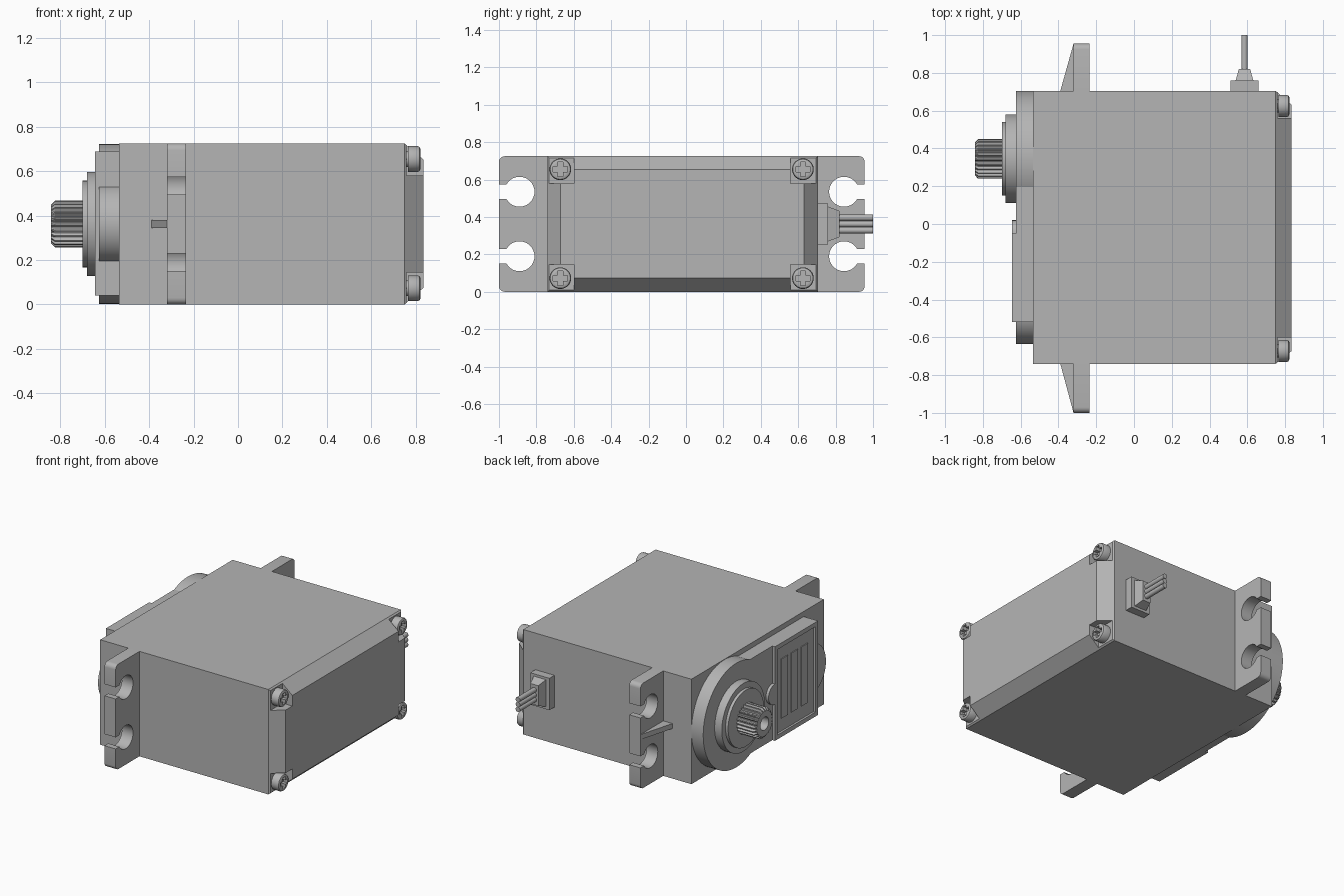
import bpy, bmesh
from math import sin, cos, pi, radians
from mathutils import Vector

if "Cube" in bpy.data.objects:
    bpy.data.objects.remove(bpy.data.objects["Cube"])

grey = bpy.data.materials.new("grey plastic")
grey.use_nodes = True
COLOUR = (0.46, 0.46, 0.46, 1)
grey.diffuse_color = COLOUR
grey.node_tree.nodes["Principled BSDF"].inputs["Base Color"].default_value = COLOUR

MID = 0.3625      # middle height of the case
SHAFT_Y = 0.345   # output shaft position


def loft(name, rings, smooth=False):
    """Skin a list of equal rings of points and cap both ends."""
    bm = bmesh.new()
    loops = [[bm.verts.new(p) for p in ring] for ring in rings]
    n = len(loops[0])
    for a, b in zip(loops, loops[1:]):
        for i in range(n):
            bm.faces.new((a[i], a[(i + 1) % n], b[(i + 1) % n], b[i]))
    bm.faces.new(loops[0][::-1])
    bm.faces.new(loops[-1])
    bmesh.ops.recalc_face_normals(bm, faces=bm.faces)
    mesh = bpy.data.meshes.new(name)
    bm.to_mesh(mesh)
    bm.free()
    mesh.materials.append(grey)
    obj = bpy.data.objects.new(name, mesh)
    bpy.context.collection.objects.link(obj)
    if smooth:
        select(obj)
        bpy.ops.object.shade_smooth_by_angle(angle=radians(35))
    return obj


def select(obj):
    bpy.ops.object.select_all(action='DESELECT')
    obj.select_set(True)
    bpy.context.view_layer.objects.active = obj


def rect(x, y0, y1, z0, z1):
    return [(x, y0, z0), (x, y1, z0), (x, y1, z1), (x, y0, z1)]


def box(name, x0, x1, y0, y1, z0, z1):
    return loft(name, [rect(x0, y0, y1, z0, z1), rect(x1, y0, y1, z0, z1)])


def circle(x, y, z, r, n=48):
    return [(x, y + r * cos(2 * pi * i / n), z + r * sin(2 * pi * i / n)) for i in range(n)]


def lathe(name, y, z, steps, n=48):
    """Round part along x; steps are (x, radius)."""
    return loft(name, [circle(x, y, z, r, n) for x, r in steps], True)


def arc(cx, cy, r, a0, a1, n):
    return [(cx + r * cos(radians(a0 + (a1 - a0) * i / n)),
             cy + r * sin(radians(a0 + (a1 - a0) * i / n))) for i in range(n + 1)]


def prism(name, profile, x0, x1, smooth=False):
    return loft(name, [[(x, y, z) for y, z in profile] for x in (x0, x1)], smooth)


def cut(obj, cutter):
    select(obj)
    mod = obj.modifiers.new("cut", 'BOOLEAN')
    mod.operation, mod.object, mod.solver = 'DIFFERENCE', cutter, 'EXACT'
    bpy.ops.object.modifier_apply(modifier=mod.name)
    bpy.data.objects.remove(cutter)


# Main case
Y0, Y1, H = -0.74, 0.705, 0.725
box("case", -0.535, 0.75, Y0, Y1, 0, H)

# Chamfered end cover with a pocket at each corner
cover = loft("end_cover", [rect(0.75, Y0, Y1, 0, H),
                           rect(0.835, Y0 + 0.068, Y1 - 0.075, 0.075, H - 0.072)])
for y0, y1 in ((Y0 - 0.1, -0.6), (0.56, Y1 + 0.1)):
    for z0, z1 in ((-0.1, 0.145), (0.58, H + 0.1)):
        cut(cover, box("pocket_cutter", 0.76, 0.95, y0, y1, z0, z1))

# Cross-head screws in the pockets
SCREWS = [(y, z) for y in (-0.672, 0.625) for z in (0.073, 0.655)]
for y, z in SCREWS:
    head = lathe("cover_screw", y, z, [(0.75, 0.035), (0.765, 0.035), (0.765, 0.058),
                                       (0.81, 0.058), (0.818, 0.054), (0.822, 0.046)], 32)
    a, b = 0.014, 0.038
    cross = [(a, a), (a, b), (-a, b), (-a, a), (-b, a), (-b, -a),
             (-a, -a), (-a, -b), (a, -b), (a, -a), (b, -a), (b, a)]
    cut(head, prism("cross_cutter", [(y + u, z + v) for u, v in cross], 0.79, 0.9))

# Mounting ears with keyhole slots, and a stiffening rib on each
for side, base, tip in (("left", Y1, 0.955), ("right", Y0, -1.0)):
    s = 1 if tip > 0 else -1
    t = abs(tip)
    prof = [(abs(base) - 0.02, 0)] + arc(t - 0.03, 0.03, 0.03, -90, 0, 5)
    for zc in (0.19, 0.535):
        prof += [(t, zc - 0.04)] + arc(t - 0.11, zc, 0.08, -30, -330, 28) + [(t, zc + 0.04)]
    prof += arc(t - 0.03, H - 0.03, 0.03, 0, 90, 5) + [(abs(base) - 0.02, H)]
    prism("mounting_ear_" + side, [(s * u, z) for u, z in prof], -0.32, -0.235, True)
    loft("ear_rib_" + side, [[(-0.39, base, z), (-0.32, tip, z), (-0.31, base, z)]
                             for z in (0.345, 0.38)])

# Gear housing on the output end
lathe("gear_housing", SHAFT_Y, MID, [(-0.53, 0.36), (-0.625, 0.36)], 72)
lathe("idler_housing", -0.455, MID, [(-0.53, 0.18), (-0.625, 0.18)])
box("housing_plate", -0.625, -0.53, -0.52, SHAFT_Y, 0.04, 0.69)

# Raised label frame with a half-round bump beside it
FY0, FY1, FZ0, FZ1 = -0.52, -0.05, 0.04, 0.69


def frame_ring(x, d):
    return rect(x, FY0 + d, FY1 - d, FZ0 + d, FZ1 - d)


loft("label_frame", [frame_ring(-0.62, 0), frame_ring(-0.645, 0),
                     frame_ring(-0.645, 0.03), frame_ring(-0.63, 0.03)])
prism("pin_bump", arc(FY1, MID, 0.07, -90, 90, 16), -0.62, -0.645, True)
for i in range(3):
    y = -0.17 - 0.11 * i
    box("label_bar", -0.636, -0.628, y - 0.035, y + 0.035, 0.16, 0.57)

# Stepped bearing boss and output shaft
lathe("bearing_boss", SHAFT_Y, MID, [(-0.62, 0.235), (-0.68, 0.235)], 64)
lathe("bearing_ring", SHAFT_Y, MID, [(-0.67, 0.195), (-0.70, 0.195)], 64)


def spline_ring(x, outer, root):
    """Toothed ring with flat-topped teeth."""
    pts = []
    for i in range(96):
        r = outer if i % 4 < 2 else root
        ang = 2 * pi * i / 96
        pts.append((x, SHAFT_Y + r * cos(ang), MID + r * sin(ang)))
    return pts


loft("output_spline", [spline_ring(-0.69, 0.105, 0.09), spline_ring(-0.825, 0.105, 0.09),
                       spline_ring(-0.842, 0.088, 0.084), spline_ring(-0.842, 0.045, 0.045),
                       spline_ring(-0.76, 0.045, 0.045)])

# Cable grommet and three wires
CX = 0.585
box("grommet_base", CX - 0.073, CX + 0.073, Y1 - 0.01, 0.76, 0.252, 0.472)


def grommet_ring(y, w, h):
    return [(CX - w, y, MID - h), (CX + w, y, MID - h), (CX + w, y, MID + h), (CX - w, y, MID + h)]


loft("grommet_neck", [grommet_ring(0.755, 0.048, 0.095), grommet_ring(0.82, 0.03, 0.07)])
for i in (-1, 0, 1):
    zc = MID + i * 0.034
    loft("wire", [[(CX + u, y, v) for u, v in arc(0, zc, 0.017, 0, 337.5, 15)]
                  for y in (0.81, 1.0)], True)
